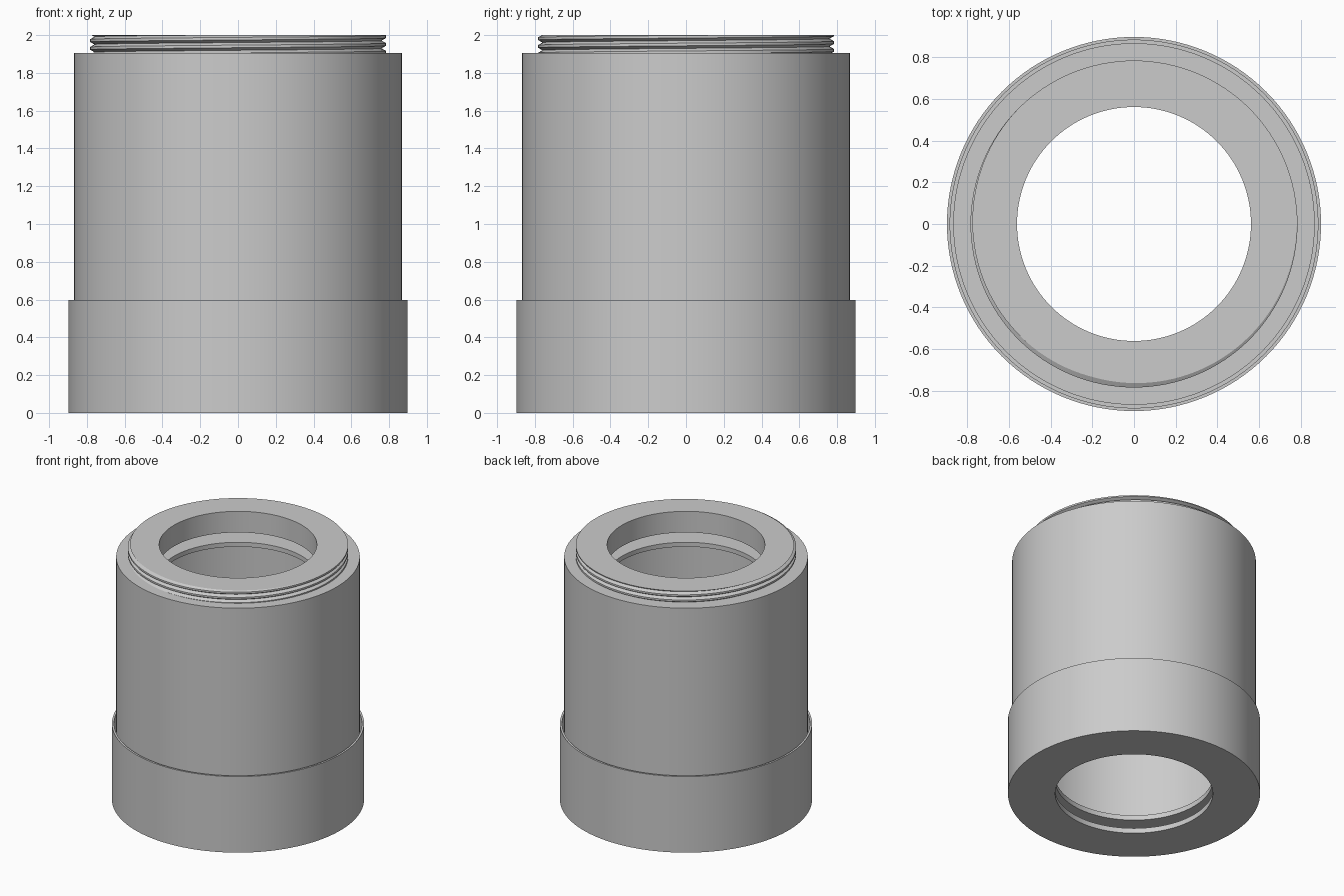
import bpy, bmesh, math

cube = bpy.data.objects.get("Cube")
if cube:
    bpy.data.objects.remove(cube, do_unlink=True)

SEG = 128
BORE = 0.561

metal = bpy.data.materials.new("plain_grey")
grey = (0.6, 0.6, 0.6, 1)
metal.diffuse_color = grey
metal.use_nodes = True
metal.node_tree.nodes["Principled BSDF"].inputs["Base Color"].default_value = grey


def finish(name, bm):
    """Clean the mesh, link it as an object and smooth its round walls."""
    bmesh.ops.remove_doubles(bm, verts=bm.verts, dist=1e-5)
    bmesh.ops.dissolve_degenerate(bm, edges=bm.edges, dist=1e-5)
    bmesh.ops.recalc_face_normals(bm, faces=bm.faces)
    mesh = bpy.data.meshes.new(name)
    bm.to_mesh(mesh)
    bm.free()
    mesh.materials.append(metal)
    obj = bpy.data.objects.new(name, mesh)
    bpy.context.collection.objects.link(obj)
    bpy.ops.object.select_all(action='DESELECT')
    obj.select_set(True)
    bpy.context.view_layer.objects.active = obj
    bpy.ops.object.shade_smooth_by_angle(angle=math.radians(25))


def revolve(name, rings):
    """Surface of revolution; rings is a function of angle giving (radius, z) points."""
    bm = bmesh.new()
    columns = []
    for i in range(SEG + 1):
        a = 2 * math.pi * i / SEG
        columns.append([bm.verts.new((r * math.cos(a), r * math.sin(a), z))
                        for r, z in rings(a)])
    for c, d in zip(columns, columns[1:]):
        for k in range(len(c) - 1):
            bm.faces.new((c[k], d[k], d[k + 1], c[k + 1]))
    finish(name, bm)


def lathe(name, profile):
    """Closed profile turned about the z axis."""
    closed = profile + profile[:1]
    revolve(name, lambda a: closed)


# Bottom cap: thin floor with a bore and a skirt around the body
lathe("bottom_cap", [(BORE, 0), (0.897, 0), (0.897, 0.597), (0.882, 0.597),
                     (0.882, 0.04), (BORE, 0.04)])

# Main tube: outer wall, inner flange at the foot and a hollow middle,
# retaining flange, groove and thick top lip
SHOULDER = 1.905
CAVITY = 0.81
lathe("main_tube", [(BORE, 0.107), (0.867, 0.107), (0.867, SHOULDER),
                    (BORE, SHOULDER), (BORE, 1.834),
                    (CAVITY, 1.834), (CAVITY, 1.757), (BORE, 1.757),
                    (BORE, 1.722), (CAVITY, 1.722), (CAVITY, 0.146), (BORE, 0.146)])

# Threaded neck: helical flat-topped crests and sharp roots, cut level at both ends
TOP, PITCH = 2.0, 0.041
ROOT, CREST = 0.760, 0.784
START = math.radians(-105)


def neck_rings(a):
    turn = (a - START) / (2 * math.pi)
    points = [(BORE, SHOULDER), (BORE, TOP)]
    for k in range(14):
        z = TOP - PITCH * (k / 3 - turn)
        z = min(TOP, max(SHOULDER, z))
        phase = ((TOP - z) / PITCH + turn) % 1
        rise = min(1, 1.5 * (1 - abs(2 * phase - 1)))
        points.append((ROOT + (CREST - ROOT) * rise, z))
    return points + [(BORE, SHOULDER)]


revolve("threaded_neck", neck_rings)
